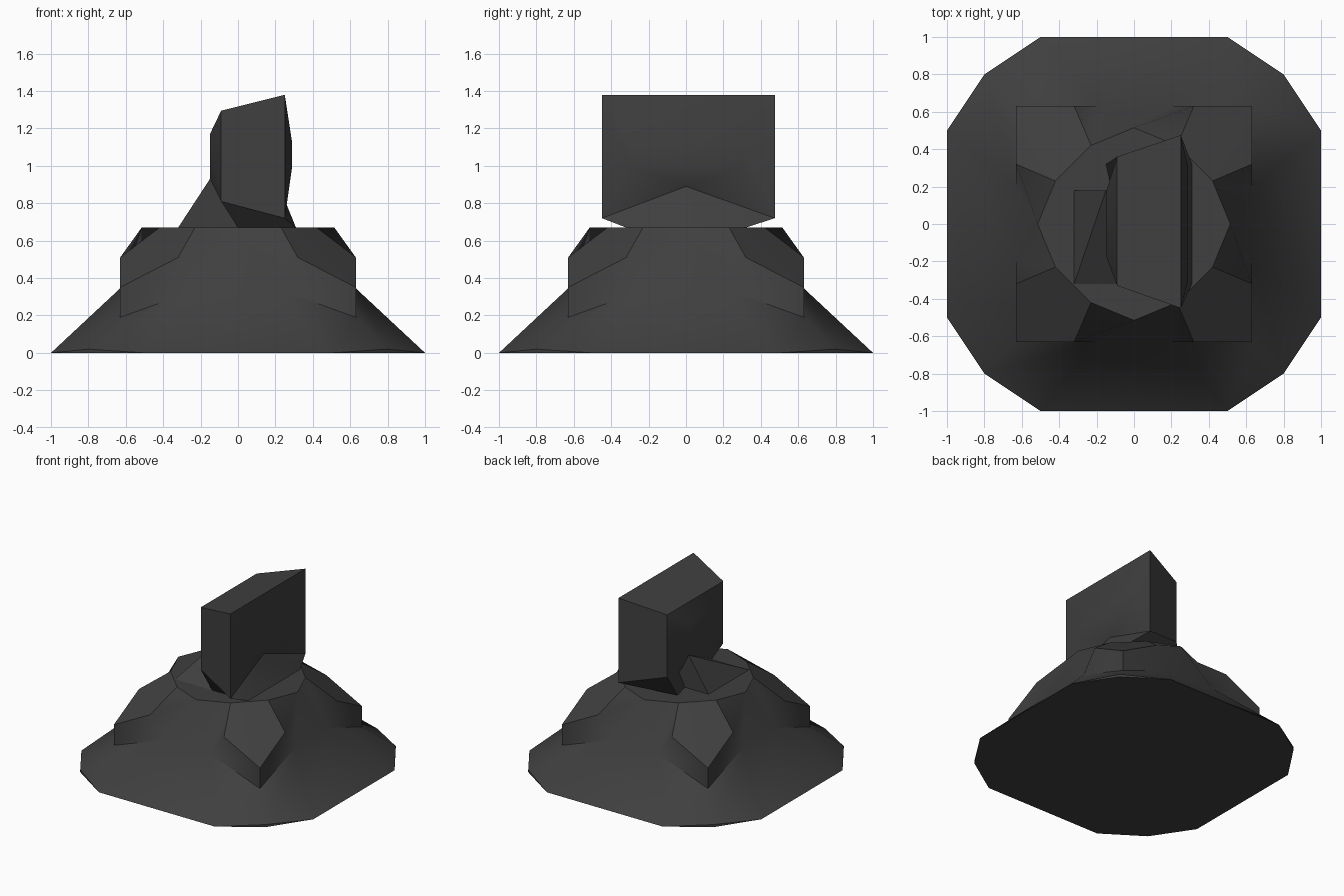
import bpy, bmesh, math

if "Cube" in bpy.data.objects:
    bpy.data.objects.remove(bpy.data.objects["Cube"])

mat = bpy.data.materials.new("dark_stone")
mat.diffuse_color = (0.05, 0.05, 0.05, 1)
mat.use_nodes = True
mat.node_tree.nodes["Principled BSDF"].inputs["Base Color"].default_value = mat.diffuse_color


def build(name, faces):
    """Make a welded mesh from faces given as lists of points."""
    bm = bmesh.new()
    for f in faces:
        bm.faces.new([bm.verts.new(p) for p in f])
    bmesh.ops.remove_doubles(bm, verts=bm.verts, dist=0.0005)
    bmesh.ops.recalc_face_normals(bm, faces=bm.faces)
    me = bpy.data.meshes.new(name)
    bm.to_mesh(me)
    bm.free()
    me.materials.append(mat)
    ob = bpy.data.objects.new(name, me)
    bpy.context.collection.objects.link(ob)
    bpy.ops.object.select_all(action='DESELECT')
    ob.select_set(True)
    bpy.context.view_layer.objects.active = ob
    bpy.ops.object.shade_smooth_by_angle(angle=math.radians(35))
    return ob


# One quarter of the stepped mound: skirt, star-cornered wall, rim
quarter = dict(
    A1=(-.5, -1, 0), A2=(.5, -1, 0), A0=(.8, -.8, 0), A3=(.8, -.8, .02),
    B1=(-.2, -.63, .345), B2=(.2, -.63, .345),
    L=(.63, -.63, .19), H=(.63, -.63, .35),
    P1=(-.32, -.63, .51), P2=(.32, -.63, .51),
    R0=(0, -.515, .67), R1=(.23, -.42, .67), R2=(.42, -.23, .67))
# A trailing n refers to the next quarter
pattern = ["A1 A2 B2 B1", "A2 A3 L B2", "A3 A1n B1n L", "A2 A0 A3", "A0 A1n A3",
           "B2 L H P2", "L B1n P1n H", "B1 B2 R0", "B2 P2 R1 R0",
           "P2 H R1", "H R2 R1", "H P1n R2", "P1n B1n R0n R2"]


def turn(p, k):
    x, y, z = p
    for _ in range(k % 4):
        x, y = -y, x
    return (x, y, z)


mound, bottom, plateau = [], [], []
for k in range(4):
    for f in pattern:
        mound.append([turn(quarter[n.rstrip("n")], k + n.endswith("n"))
                      for n in f.split()])
    bottom += [turn(quarter[n], k) for n in ("A1", "A2", "A0")]
    plateau += [turn(quarter[n], k) for n in ("R0", "R1", "R2")]
build("mound", mound + [bottom[::-1], plateau])

# Slanted tower block with bulging left and right sides
top = [(-.09, -.33, 1.295), (.25, -.45, 1.38), (.25, .475, 1.38), (-.09, .36, 1.295)]
low = [(-.09, -.33, .81), (.25, -.45, .72), (.25, .475, .72), (-.09, .36, .81)]
foot = [(0, -.32, .67), (.31, -.32, .67), (.31, .32, .67), (-.15, .32, .67)]
notch = (.22, 0, .89)
faces = [top, [low[0], low[1], top[1], top[0]], [low[2], low[3], top[3], top[2]]]

bulge_r = [(.29, -.3, 1.0), (.29, .3, 1.0), (.29, .3, 1.12), (.29, -.3, 1.12)]
bulge_l = [(-.15, .17, .93), (-.15, -.17, .93), (-.15, -.17, 1.17), (-.15, .17, 1.17)]
faces += [bulge_r, bulge_l]
right = [low[1], low[2], top[2], top[1]]
left = [low[3], low[0], top[0], top[3]]
for outer, inner in ((right, bulge_r), (left, bulge_l)):
    for i in range(4):
        j = (i + 1) % 4
        edge = [outer[i], outer[j], inner[j], inner[i]]
        if outer is right and i == 0:
            edge.insert(1, notch)
            faces += [[edge[0], notch, edge[4]], [notch, edge[2], edge[3]],
                      [notch, edge[3], edge[4]]]
        else:
            faces.append(edge)
# Underside tapering to the foot
faces += [[low[0], foot[0], foot[1], low[1]], [low[1], foot[1], notch],
          [foot[1], foot[2], notch], [foot[2], low[2], notch],
          [low[2], foot[2], foot[3], low[3]], [low[3], foot[3], foot[0], low[0]], foot]
build("tower", faces)

# Pointed buttress leaning against the tower
base = [(-.32, -.32, .67), (0, -.32, .67), (0, .18, .67), (-.32, .18, .67)]
apex = (-.15, .18, .93)
build("buttress", [base] + [[base[i], base[(i + 1) % 4], apex] for i in range(4)])
